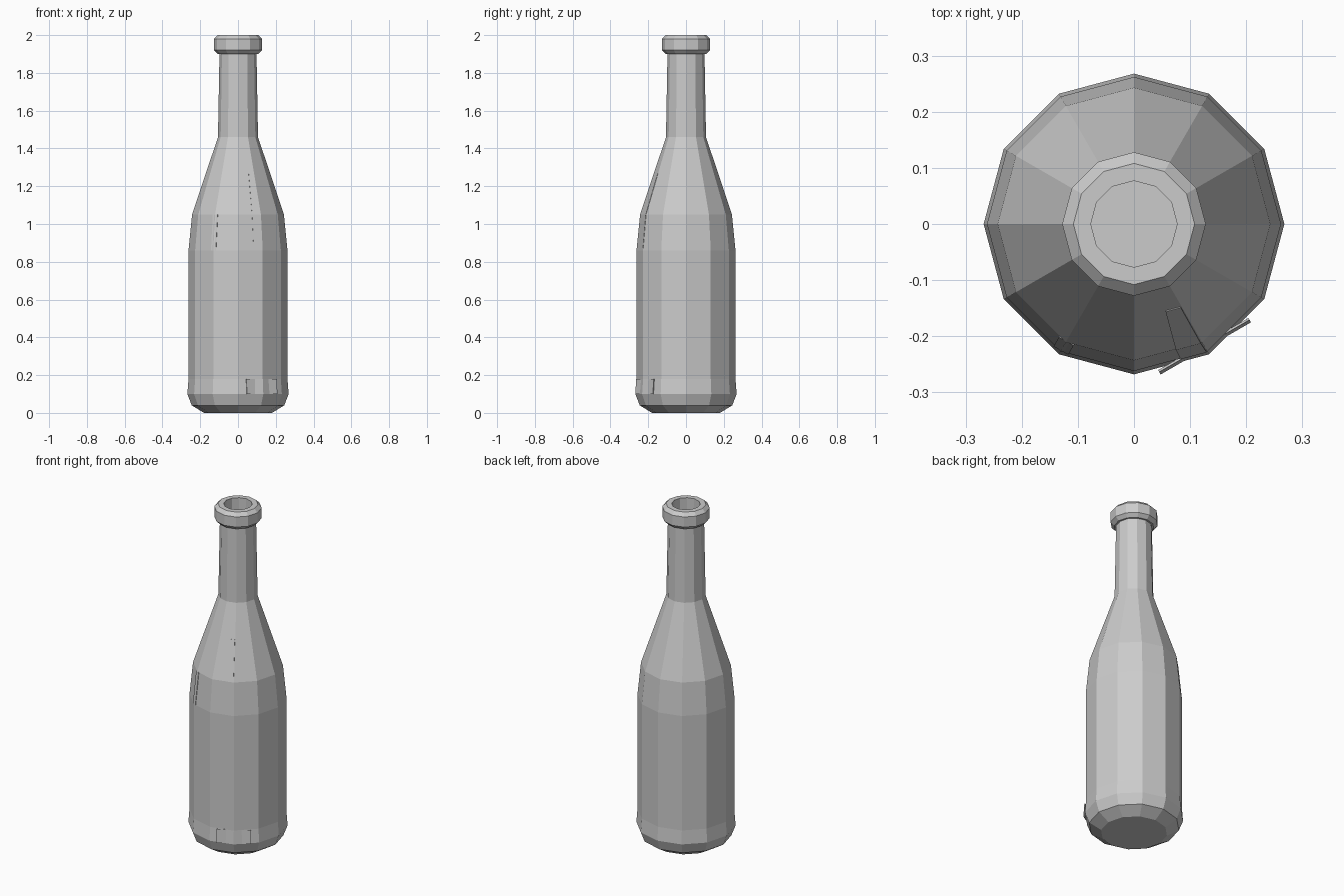
import bpy
import bmesh
from math import cos, sin, radians
from mathutils import Vector

SIDES = 12

cube = bpy.data.objects.get("Cube")
if cube:
    bpy.data.objects.remove(cube, do_unlink=True)

# Single grey finish
grey = bpy.data.materials.new("plain_grey")
grey.use_nodes = True
colour = (0.6, 0.6, 0.6, 1)
grey.diffuse_color = colour
grey.node_tree.nodes["Principled BSDF"].inputs["Base Color"].default_value = colour


def finish(bm, name):
    bmesh.ops.recalc_face_normals(bm, faces=bm.faces)
    mesh = bpy.data.meshes.new(name)
    bm.to_mesh(mesh)
    bm.free()
    mesh.materials.append(grey)
    obj = bpy.data.objects.new(name, mesh)
    bpy.context.collection.objects.link(obj)
    return obj


def lathe(name, profile):
    """Turn (radius, height) points into a faceted solid, capped at both ends."""
    bm = bmesh.new()
    rings = []
    for r, z in profile:
        rings.append([bm.verts.new((r * cos(radians(a)), r * sin(radians(a)), z))
                      for a in range(0, 360, 360 // SIDES)])
    for low, high in zip(rings, rings[1:]):
        for i in range(SIDES):
            j = (i + 1) % SIDES
            bm.faces.new((low[i], low[j], high[j], high[i]))
    bm.faces.new(rings[0])
    bm.faces.new(rings[-1])
    return finish(bm, name)


def plate(name, angle, rows, thickness=0.004):
    """Thin panel facing an angle; rows are (left, right, depth, height)."""
    out = Vector((cos(radians(angle)), sin(radians(angle)), 0))
    side = Vector((-out.y, out.x, 0))
    bm = bmesh.new()
    pairs = [[bm.verts.new(out * d + side * t + Vector((0, 0, z)))
              for t in (left, right)] for left, right, d, z in rows]
    for (a, b), (c, e) in zip(pairs, pairs[1:]):
        bm.faces.new((a, b, e, c))
    obj = finish(bm, name)
    solid = obj.modifiers.new("thickness", "SOLIDIFY")
    solid.thickness = thickness
    solid.offset = 0
    return obj


# Bottle: foot, body, shoulder, neck, rolled lip and hollow neck
lathe("bottle", [
    (0.18, 0), (0.245, 0.04), (0.268, 0.1), (0.262, 0.18),
    (0.262, 0.86), (0.243, 1.05), (0.106, 1.46), (0.098, 1.9),
    (0.108, 1.9), (0.128, 1.92), (0.128, 1.98), (0.108, 2.0),
    (0.077, 2.0), (0.077, 1.5),
])

# Small raised panel at the foot
plate("foot_panel", -60, [(-0.093, 0.093, 0.254, 0.1),
                          (-0.093, 0.093, 0.249, 0.18)])

# Slim strip running up the body and shoulder, lying on one facet
plate("body_strip", -75, [(0.018, 0.066, 0.253, 0.18),
                          (0.018, 0.066, 0.253, 0.86),
                          (0.014, 0.06, 0.235, 1.05),
                          (0.014, 0.042, 0.164, 1.27)], 0.003)

# Short patch below the shoulder
plate("shoulder_patch", -120, [(-0.015, 0.015, 0.259, 0.86),
                               (-0.015, 0.015, 0.24, 1.05)], 0.003)
